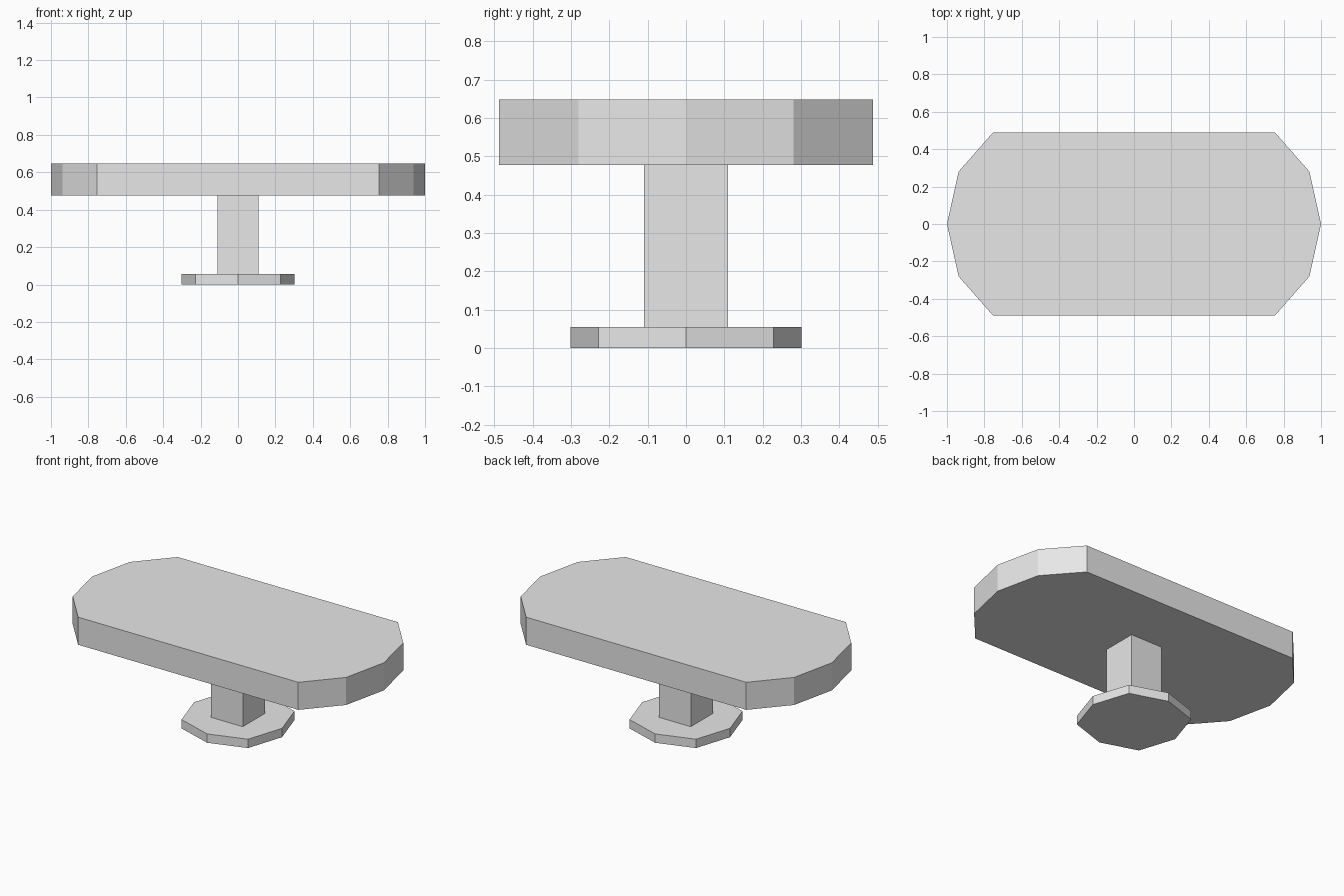
import bpy, bmesh

cube = bpy.data.objects.get("Cube")
if cube:
    bpy.data.objects.remove(cube, do_unlink=True)

grey = bpy.data.materials.new("light_grey")
grey.use_nodes = True
colour = (0.8, 0.8, 0.8, 1)
grey.diffuse_color = colour
grey.node_tree.nodes["Principled BSDF"].inputs["Base Color"].default_value = colour


def mirrored(quarter):
    """Complete an outline from its +x, +y quarter, running from the x axis towards y."""
    half = quarter + [(-x, y) for x, y in reversed(quarter) if x > 0]
    return half + [(x, -y) for x, y in reversed(half) if y > 0]


def prism(name, quarter, bottom, top):
    """Extrude a mirrored outline upwards into a flat-shaded solid."""
    bm = bmesh.new()
    face = bm.faces.new([bm.verts.new((x, y, bottom)) for x, y in mirrored(quarter)])
    raised = bmesh.ops.extrude_face_region(bm, geom=[face], use_keep_orig=True)
    verts = [v for v in raised["geom"] if isinstance(v, bmesh.types.BMVert)]
    bmesh.ops.translate(bm, verts=verts, vec=(0, 0, top - bottom))
    bmesh.ops.recalc_face_normals(bm, faces=bm.faces)
    mesh = bpy.data.meshes.new(name)
    bm.to_mesh(mesh)
    bm.free()
    mesh.materials.append(grey)
    obj = bpy.data.objects.new(name, mesh)
    bpy.context.collection.objects.link(obj)
    return obj


# Octagonal foot, square column, and long top with faceted round ends
prism("foot", [(0.302, 0), (0.228, 0.228), (0, 0.302)], 0, 0.055)
prism("column", [(0.109, 0.109)], 0.055, 0.477)
prism("table_top", [(1, 0), (0.938, 0.28), (0.755, 0.488)], 0.477, 0.648)
